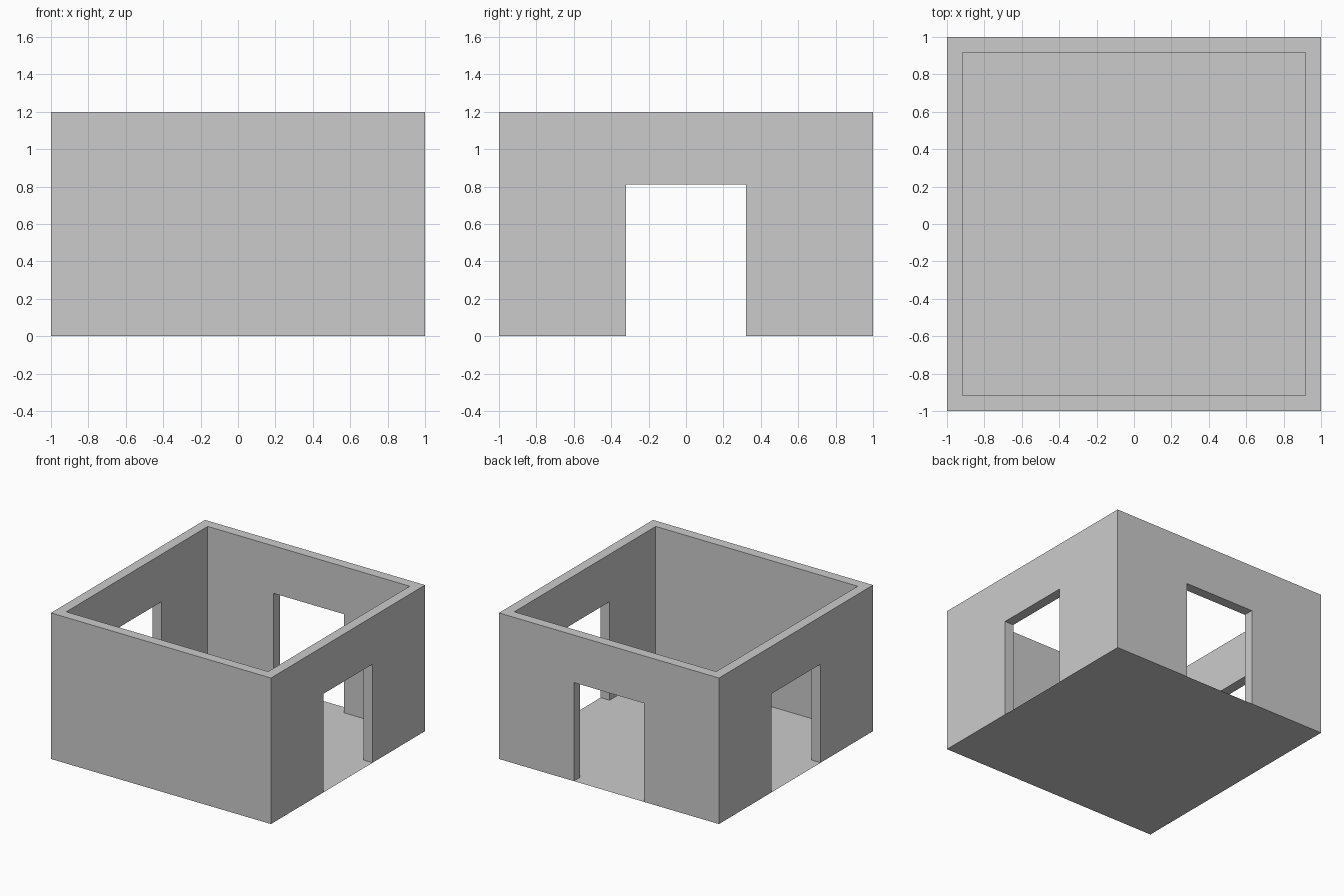
import bpy, bmesh

if "Cube" in bpy.data.objects:
    bpy.data.objects.remove(bpy.data.objects["Cube"])

H = 1.2            # wall height
T = 0.082          # wall thickness
DOOR_W, DOOR_H = 0.64, 0.81


def box(name, x0, x1, y0, y1, z0, z1):
    bm = bmesh.new()
    bmesh.ops.create_cube(bm, size=1)
    for v in bm.verts:
        v.co.x = x1 if v.co.x > 0 else x0
        v.co.y = y1 if v.co.y > 0 else y0
        v.co.z = z1 if v.co.z > 0 else z0
    mesh = bpy.data.meshes.new(name)
    bm.to_mesh(mesh)
    bm.free()
    obj = bpy.data.objects.new(name, mesh)
    bpy.context.collection.objects.link(obj)
    return obj


# Walls: solid block with the room and doorways cut out
walls = box("walls", -1, 1, -1, 1, 0, H)
i, d = 1 - T, DOOR_W / 2
cutters = [
    box("room_cutter", -i, i, -i, i, -0.2, H + 0.2),
    box("side_doors_cutter", -1.2, 1.2, -d, d, -0.3, DOOR_H),
    box("back_door_cutter", -d, d, 0.5, 1.2, -0.3, DOOR_H),
]
for c in cutters:
    c.hide_render = True
    m = walls.modifiers.new(c.name, 'BOOLEAN')
    m.operation = 'DIFFERENCE'
    m.solver = 'EXACT'
    m.object = c
deps = bpy.context.evaluated_depsgraph_get()
cut_mesh = bpy.data.meshes.new_from_object(walls.evaluated_get(deps))
walls.modifiers.clear()
walls.data = cut_mesh
for c in cutters:
    bpy.data.objects.remove(c)

# Remove wall undersides, which the floor covers
bm = bmesh.new()
bm.from_mesh(walls.data)
under = [f for f in bm.faces if all(abs(v.co.z) < 1e-4 for v in f.verts)]
bmesh.ops.delete(bm, geom=under, context='FACES')
bm.to_mesh(walls.data)
bm.free()

# Floor: thin sheet under the whole room
bpy.ops.mesh.primitive_plane_add(size=2, location=(0, 0, 0))
bpy.context.object.name = "floor"
